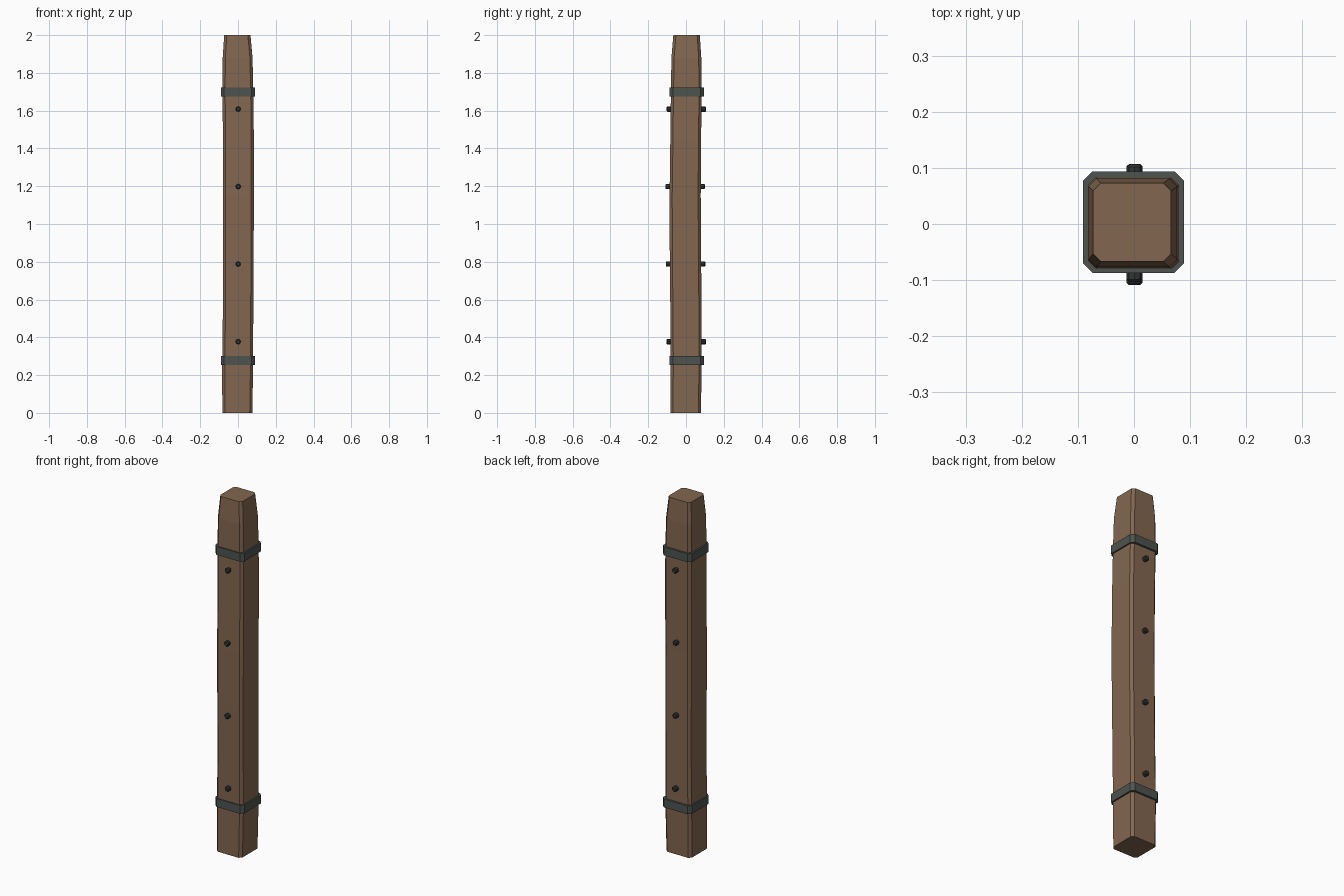
import bpy, bmesh
from mathutils import Matrix

cube = bpy.data.objects.get("Cube")
if cube:
    bpy.data.objects.remove(cube)


def material(name, rgb):
    m = bpy.data.materials.new(name)
    m.use_nodes = True
    col = (*rgb, 1)
    m.diffuse_color = col
    bsdf = m.node_tree.nodes["Principled BSDF"]
    bsdf.inputs["Base Color"].default_value = col
    bsdf.inputs["Roughness"].default_value = 0.8
    return m


WOOD = material("brown_wood", (0.225, 0.135, 0.080))
BAND = material("grey_iron", (0.074, 0.087, 0.079))
STUD = material("dark_iron", (0.034, 0.037, 0.037))


def finish(name, bm, mat):
    bmesh.ops.recalc_face_normals(bm, faces=bm.faces)
    mesh = bpy.data.meshes.new(name)
    bm.to_mesh(mesh)
    bm.free()
    mesh.materials.append(mat)
    ob = bpy.data.objects.new(name, mesh)
    bpy.context.collection.objects.link(ob)
    return ob


def loft(name, sections, chamfer, mat):
    """Stack chamfered square rings given as (z, x0, x1, y0, y1)."""
    bm = bmesh.new()
    rings = []
    for z, x0, x1, y0, y1 in sections:
        c = chamfer
        outline = [(x0 + c, y0), (x1 - c, y0), (x1, y0 + c), (x1, y1 - c),
                   (x1 - c, y1), (x0 + c, y1), (x0, y1 - c), (x0, y0 + c)]
        rings.append([bm.verts.new((x, y, z)) for x, y in outline])
    for a, b in zip(rings, rings[1:]):
        for i in range(8):
            j = (i + 1) % 8
            bm.faces.new((a[i], a[j], b[j], b[i]))
    bm.faces.new(rings[0])
    bm.faces.new(rings[-1])
    return finish(name, bm, mat)


# Slightly crooked timber with a tapered top
loft("post", [
    (0.00, -0.083, 0.076, -0.083, 0.079),
    (0.25, -0.084, 0.080, -0.081, 0.083),
    (0.55, -0.080, 0.081, -0.083, 0.082),
    (0.85, -0.079, 0.083, -0.086, 0.080),
    (1.15, -0.079, 0.084, -0.087, 0.078),
    (1.45, -0.080, 0.084, -0.083, 0.080),
    (1.70, -0.082, 0.081, -0.080, 0.083),
    (1.88, -0.081, 0.077, -0.077, 0.081),
    (2.00, -0.073, 0.066, -0.067, 0.073),
], 0.014, WOOD)

# Iron bands
for name, z in (("lower_band", 0.253), ("upper_band", 1.675)):
    loft(name, [(z + h, -0.091, 0.089, -0.087, 0.094) for h in (0, 0.047)],
         0.017, BAND)

# Studs on the front and back faces: (height, front tip, back tip)
for i, (z, front, back) in enumerate([(0.377, -0.104, 0.107), (0.788, -0.107, 0.102),
                                      (1.198, -0.109, 0.100), (1.608, -0.103, 0.106)]):
    for side, tip in (("front", front), ("back", back)):
        s = -1 if tip < 0 else 1
        bm = bmesh.new()
        bmesh.ops.create_cone(bm, cap_ends=True, segments=8, radius1=0.014,
                              radius2=0.014, depth=0.03)
        rim = [e for e in bm.edges if all(v.co.z > 0 for v in e.verts)]
        bmesh.ops.bevel(bm, geom=rim, offset=0.004, segments=1, affect='EDGES')
        bmesh.ops.transform(
            bm, verts=bm.verts,
            matrix=Matrix.Translation((0.001, tip - s * 0.015, z))
            @ Matrix.Rotation(-s * 1.5708, 4, 'X'))
        finish(f"{side}_stud_{i + 1}", bm, STUD)
